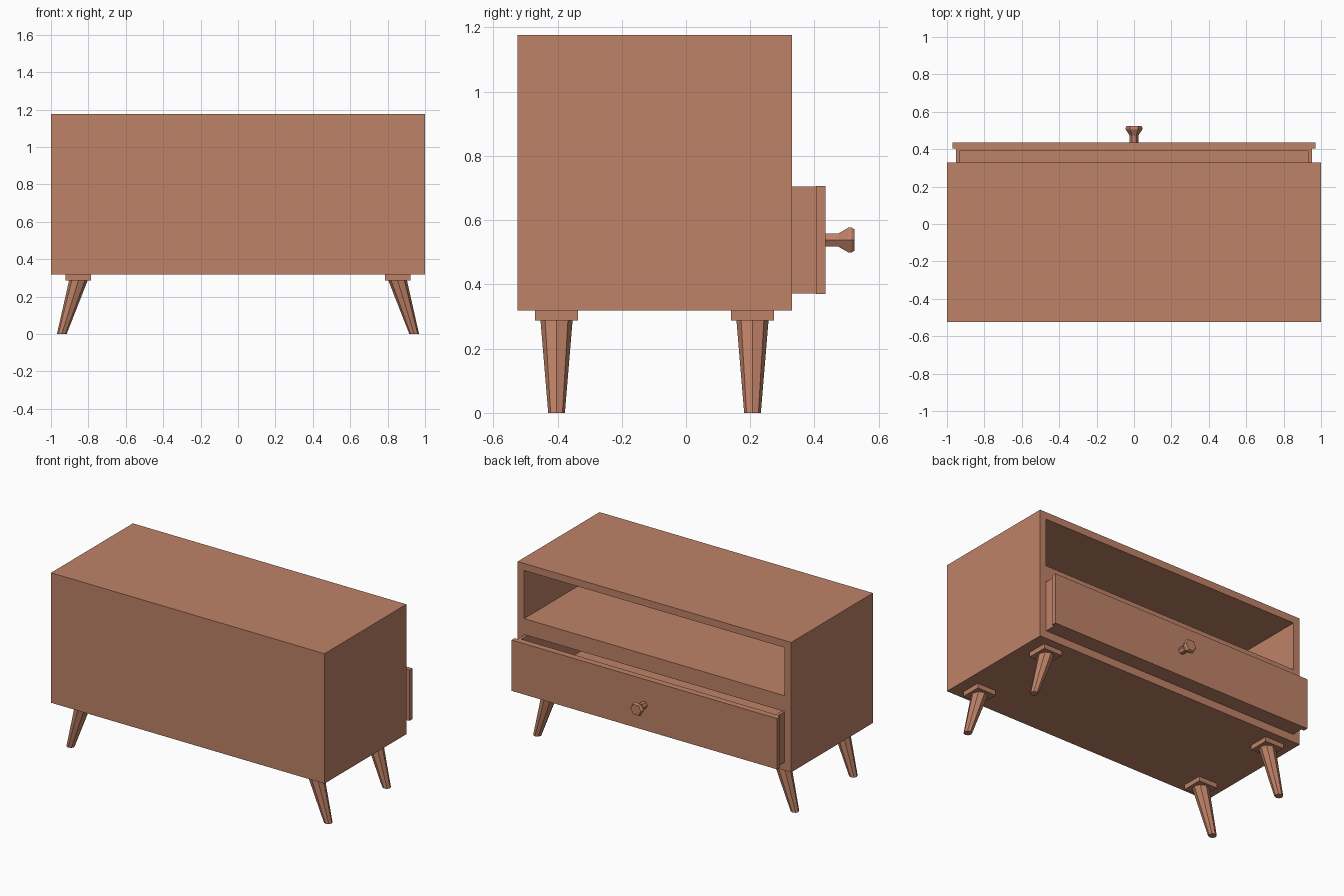
import bpy, bmesh, math
from mathutils import Vector

if "Cube" in bpy.data.objects:
    bpy.data.objects.remove(bpy.data.objects["Cube"])

wood = bpy.data.materials.new("warm wood")
wood.diffuse_color = (0.52, 0.223, 0.137, 1)
wood.use_nodes = True
wood.node_tree.nodes["Principled BSDF"].inputs["Base Color"].default_value = wood.diffuse_color


def finish(name, bm):
    bmesh.ops.recalc_face_normals(bm, faces=bm.faces)
    mesh = bpy.data.meshes.new(name)
    bm.to_mesh(mesh)
    bm.free()
    mesh.materials.append(wood)
    ob = bpy.data.objects.new(name, mesh)
    bpy.context.collection.objects.link(ob)
    return ob


def box(name, x, y, z):
    """Box from (min, max) pairs."""
    bm = bmesh.new()
    bmesh.ops.create_cube(bm, size=1)
    for v in bm.verts:
        v.co = [lo + (c + 0.5) * (hi - lo) for c, (lo, hi) in zip(v.co, (x, y, z))]
    return finish(name, bm)


def carve(ob, x, y, z):
    """Cut a box-shaped recess out of an object."""
    cutter = box("cutter", x, y, z)
    cutter.hide_render = True
    mod = ob.modifiers.new("recess", 'BOOLEAN')
    mod.operation = 'DIFFERENCE'
    mod.solver = 'EXACT'
    mod.object = cutter
    bpy.context.view_layer.objects.active = ob
    bpy.ops.object.modifier_apply(modifier=mod.name)
    bpy.data.objects.remove(cutter)


def loft(name, sides, rings, u, v):
    """Skin a stack of (centre, radius) rings lying in the u/v plane."""
    bm = bmesh.new()
    u, v = Vector(u), Vector(v)
    loops = []
    for centre, r in rings:
        angles = [2 * math.pi * i / sides for i in range(sides)]
        loops.append([bm.verts.new(Vector(centre) + r * (math.cos(a) * u + math.sin(a) * v))
                      for a in angles])
    for a, b in zip(loops, loops[1:]):
        for i in range(sides):
            j = (i + 1) % sides
            bm.faces.new((a[i], a[j], b[j], b[i]))
    bm.faces.new(loops[0])
    bm.faces.new(loops[-1])
    return finish(name, bm)


# Cabinet body with an open shelf above and a drawer bay below
cabinet = box("cabinet", (-1, 1), (-0.525, 0.33), (0.318, 1.177))
carve(cabinet, (-0.953, 0.953), (-0.48, 0.5), (0.812, 1.13))
carve(cabinet, (-0.953, 0.953), (-0.48, 0.5), (0.369, 0.707))

# Drawer, pulled slightly out
drawer = box("drawer_box", (-0.951, 0.951), (-0.40, 0.405), (0.371, 0.705))
carve(drawer, (-0.932, 0.932), (-0.38, 0.39), (0.388, 0.9))
box("drawer_front", (-0.971, 0.971), (0.404, 0.435), (0.37, 0.706))

# Six-sided drawer knob
loft("drawer_knob", 6,
     [((0, y, 0.538), r) for y, r in
      ((0.434, 0.0235), (0.474, 0.0235), (0.506, 0.045), (0.515, 0.045), (0.525, 0.038))],
     (1, 0, 0), (0, 0, 1))

# Splayed tapered legs with mounting plates
for side, sx in (("left", -1), ("right", 1)):
    for end, y in (("front", -0.403), ("back", 0.207)):
        x = sx * 0.853
        box(f"{end}_{side}_leg_plate", (x - 0.068, x + 0.068),
            (y - 0.067, y + 0.067), (0.287, 0.318))
        loft(f"{end}_{side}_leg", 8,
             [((sx * 0.942, y, 0), 0.026), ((x, y, 0.288), 0.05)],
             (1, 0, 0), (0, 1, 0))
